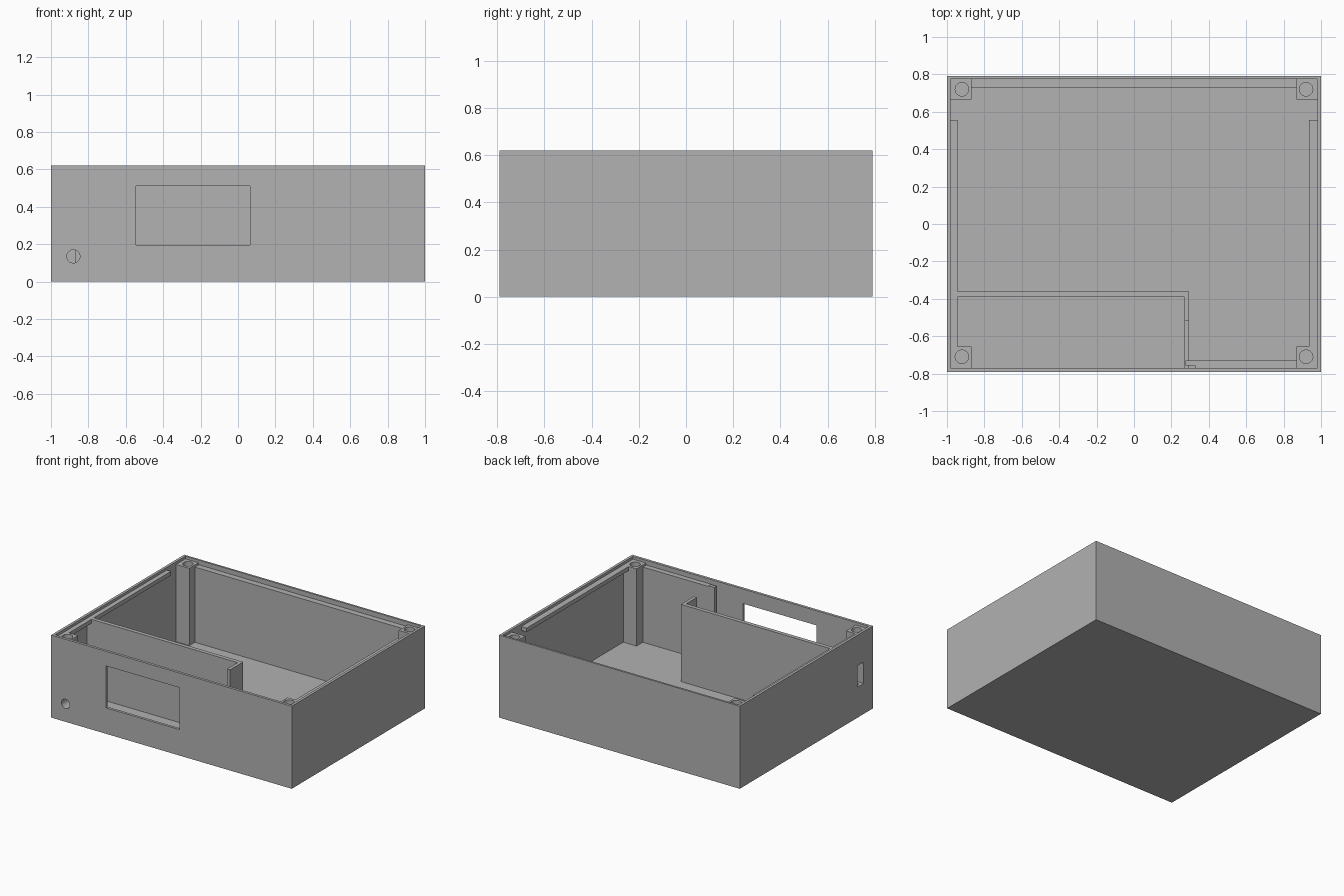
import bpy
import math

old = bpy.data.objects.get("Cube")
if old:
    bpy.data.objects.remove(old, do_unlink=True)

grey = bpy.data.materials.new("plain grey")
grey.use_nodes = True
GREY = (0.445, 0.445, 0.445, 1)
grey.diffuse_color = GREY
grey.node_tree.nodes["Principled BSDF"].inputs["Base Color"].default_value = GREY


def box(name, x, y, z):
    """Box from (min, max) ranges on each axis."""
    bpy.ops.mesh.primitive_cube_add(size=1)
    ob = bpy.context.object
    ob.name = name
    ob.location = [(a + b) / 2 for a, b in (x, y, z)]
    ob.scale = [b - a for a, b in (x, y, z)]
    bpy.ops.object.transform_apply(location=True, rotation=True, scale=True)
    ob.data.materials.append(grey)
    return ob


def drill(name, radius, depth, at, rot=(0, 0, 0)):
    bpy.ops.mesh.primitive_cylinder_add(vertices=32, radius=radius, depth=depth,
                                        location=at, rotation=rot)
    ob = bpy.context.object
    ob.name = name
    ob.data.materials.append(grey)
    return ob


def cut(target, cutter):
    bpy.ops.object.select_all(action='DESELECT')
    bpy.context.view_layer.objects.active = target
    target.select_set(True)
    mod = target.modifiers.new("cut", 'BOOLEAN')
    mod.operation = 'DIFFERENCE'
    mod.solver = 'EXACT'
    mod.object = cutter
    bpy.ops.object.modifier_apply(modifier=mod.name)


def smooth(ob):
    bpy.ops.object.select_all(action='DESELECT')
    bpy.context.view_layer.objects.active = ob
    ob.select_set(True)
    bpy.ops.object.shade_smooth_by_angle(angle=math.radians(30))


TOP = 0.62      # rim height
INNER = 0.60    # height of posts, rails and partition
FLOOR = 0.015   # parts sink slightly into the floor

# Shell with floor
shell = box("case_shell", (-1, 1), (-0.79, 0.79), (0, TOP))
cavity = box("cavity_cutter", (-0.98, 0.98), (-0.77, 0.775), (0.02, 0.8))
window = box("window_cutter", (-0.545, 0.065), (-0.9, -0.7), (0.195, 0.51))
side_slot = box("side_slot_cutter", (-1.1, -0.94), (-0.68, -0.61), (0.23, 0.39))
cable_hole = drill("cable_hole_cutter", 0.035, 0.2, (-0.88, -0.79, 0.135),
                   (math.pi / 2, 0, 0))
for cutter in (cavity, window, side_slot, cable_hole):
    cut(shell, cutter)
smooth(shell)

# Corner screw posts
cutters = [cavity, window, side_slot, cable_hole]
for side, sx in (("left", 1), ("right", -1)):
    xs = sorted((sx * 0.87, sx * 0.99))
    for end, ys, hy in (("front", (-0.78, -0.655), -0.71),
                        ("back", (0.665, 0.785), 0.72)):
        post = box(f"{end}_{side}_post", xs, ys, (FLOOR, INNER))
        screw = drill("screw_hole_cutter", 0.036, 0.4, (sx * 0.92, hy, INNER))
        cut(post, screw)
        if end == "front" and side == "right":
            cut(post, side_slot)
            cut(post, cable_hole)
        smooth(post)
        cutters.append(screw)

for cutter in cutters:
    bpy.data.objects.remove(cutter, do_unlink=True)

# Side rails near the rim
box("right_rail", (-0.99, -0.945), (-0.66, 0.555), (0.57, INNER))
box("left_rail", (0.935, 0.99), (-0.66, 0.555), (0.57, INNER))

# Thickened panels on the back wall and half of the front wall
box("back_panel", (-0.875, 0.875), (0.73, 0.785), (FLOOR, 0.585))
box("front_panel", (0.325, 0.875), (-0.78, -0.73), (FLOOR, 0.585))
box("front_bracket", (0.275, 0.326), (-0.757, -0.731), (FLOOR, 0.59))

# Partition around the front compartment
box("partition", (-0.985, 0.295), (-0.39, -0.36), (FLOOR, INNER))
box("partition_return", (0.27, 0.295), (-0.515, -0.38), (FLOOR, INNER))
box("partition_low_wall", (0.27, 0.295), (-0.78, -0.51), (FLOOR, 0.3))
